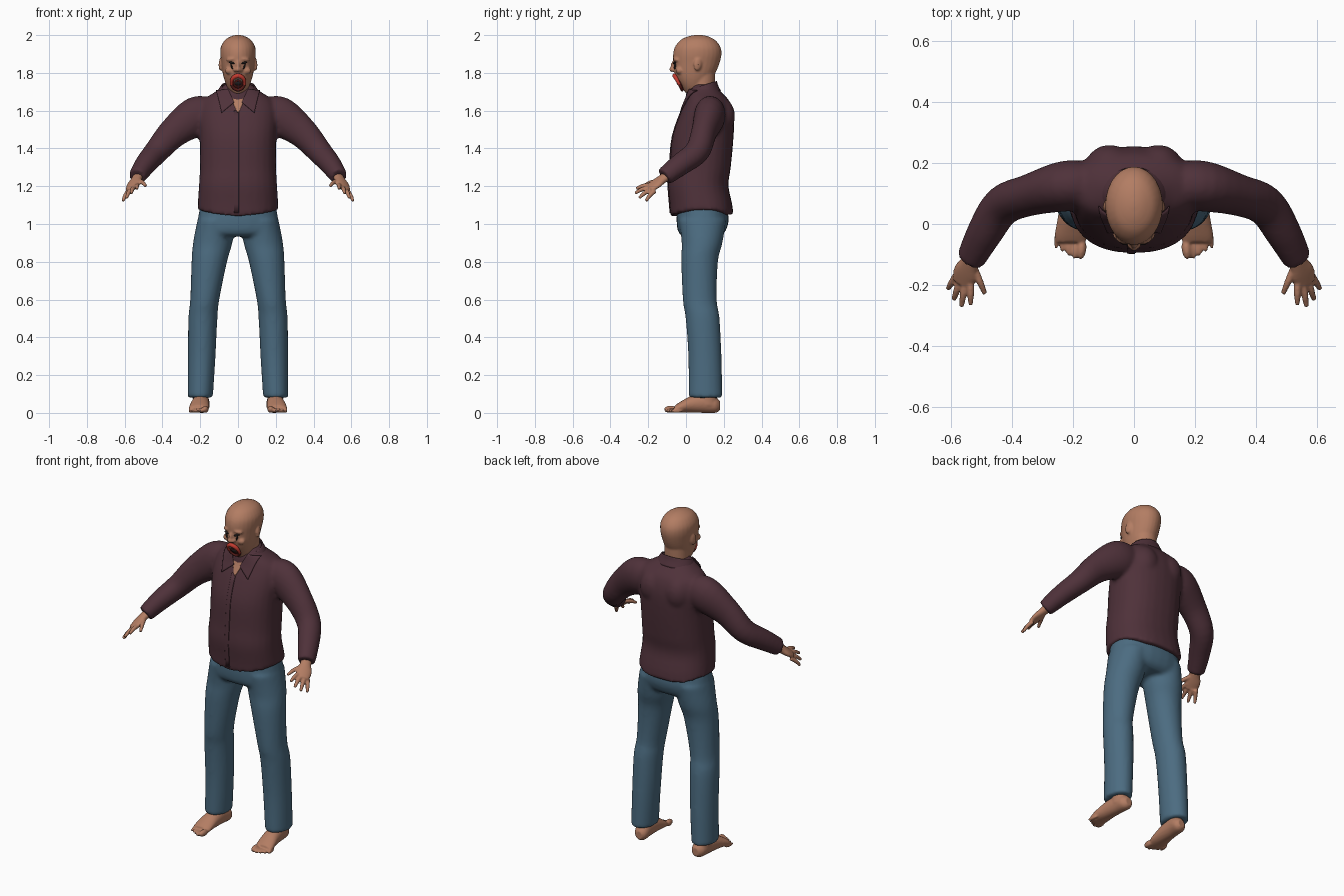
import bpy, bmesh, math
from mathutils import Vector, Matrix, Euler

if "Cube" in bpy.data.objects:
    bpy.data.objects.remove(bpy.data.objects["Cube"])


def material(name, *rgb):
    m = bpy.data.materials.new(name)
    m.use_nodes = True
    m.diffuse_color = (*rgb, 1)
    node = next(n for n in m.node_tree.nodes if n.type == 'BSDF_PRINCIPLED')
    node.inputs["Base Color"].default_value = (*rgb, 1)
    node.inputs["Roughness"].default_value = 0.8
    return m


skin = material("skin", .45, .205, .125)
maroon = material("maroon cloth", .078, .031, .042)
denim = material("blue denim", .072, .15, .22)
red = material("lip red", .55, .045, .03)
dark_red = material("mouth dark red", .1, .012, .01)
black = material("eye black", .015, .012, .012)
ivory = material("tooth ivory", .5, .42, .32)


def spline(rings, steps):
    """Catmull-Rom resampling of the section list."""
    pts = [Vector(r) for r in rings]
    pts = [2 * pts[0] - pts[1]] + pts + [2 * pts[-1] - pts[-2]]
    out = []
    for a, b, c, d in zip(pts, pts[1:], pts[2:], pts[3:]):
        for i in range(steps):
            t = i / steps
            out.append(b + (c - a) * t / 2 + (2 * a - 5 * b + 4 * c - d) * t * t / 2
                       + (3 * b - a - 3 * c + d) * t ** 3 / 2)
    return out + [pts[-2]]


def tube(bm, rings, axis=None, ref=(0, 1, 0), both=False, power=2, steps=4, sides=28, caps=True):
    """Loft of ellipses; each section is x, y, z, half width, half depth."""
    secs = spline(rings, steps)
    for side in ((1, -1) if both else (1,)):
        loops = []
        for i, s in enumerate(secs):
            a, b = secs[max(i - 1, 0)], secs[min(i + 1, len(secs) - 1)]
            t = Vector(axis) if axis else Vector((b - a)[:3]).normalized()
            u = Vector(ref).cross(t).normalized()
            v = t.cross(u)
            loop = []
            for k in range(sides):
                ang = math.tau * k / sides
                c, n = (math.copysign(abs(f) ** (2 / power), f) for f in (math.cos(ang), math.sin(ang)))
                p = Vector(s[:3]) + u * c * s[3] + v * n * s[4]
                loop.append(bm.verts.new((p.x * side, p.y, p.z)))
            loops.append(loop)
        for lo, hi in zip(loops, loops[1:]):
            for k in range(sides):
                j = (k + 1) % sides
                bm.faces.new((lo[k], lo[j], hi[j], hi[k]))
        if caps:
            bm.faces.new(loops[0])
            bm.faces.new(loops[-1])


def ball(bm, at, size, rot=(0, 0, 0), both=False):
    for side in ((1, -1) if both else (1,)):
        turn = Euler((rot[0], rot[1] * side, rot[2] * side)).to_matrix().to_4x4()
        place = Matrix.Translation((at[0] * side, at[1], at[2]))
        bmesh.ops.create_uvsphere(bm, u_segments=20, v_segments=12, radius=1,
                                  matrix=place @ turn @ Matrix.Diagonal((*size, 1)))


def finish(bm, name, mats, voxel=0, smooth=3):
    """Make the object; a voxel size fuses overlapping pieces into one skin."""
    bmesh.ops.recalc_face_normals(bm, faces=bm.faces)
    for f in bm.faces:
        f.smooth = True
    mesh = bpy.data.meshes.new(name)
    bm.to_mesh(mesh)
    bm.free()
    for m in mats:
        mesh.materials.append(m)
    ob = bpy.data.objects.new(name, mesh)
    bpy.context.scene.collection.objects.link(ob)
    if voxel:
        fuse = ob.modifiers.new("fuse", 'REMESH')
        fuse.mode, fuse.voxel_size, fuse.use_smooth_shade = 'VOXEL', voxel, True
        soft = ob.modifiers.new("soften", 'SMOOTH')
        soft.factor, soft.iterations = 0.5, smooth
    return ob


UP = (0, 0, 1)

# Shirt: torso and sleeves, with a hem that dips front and back
bm = bmesh.new()
tube(bm, [(0, .085, 1.08, .215, .168), (0, .065, 1.2, .207, .16), (0, .075, 1.3, .202, .162),
          (0, .088, 1.45, .203, .163), (0, .108, 1.57, .21, .145), (0, .115, 1.65, .19, .115),
          (0, .1, 1.7, .12, .085), (0, .09, 1.74, .07, .06)], axis=UP, power=2.3)
tube(bm, [(.13, .13, 1.59, .08, .07), (.22, .125, 1.57, .105, .083), (.34, .095, 1.485, .082, .068),
          (.43, .06, 1.385, .066, .066), (.49, -.03, 1.315, .057, .06),
          (.535, -.115, 1.25, .046, .05)], both=True)
ball(bm, (.08, .185, 1.57), (.08, .075, .1), both=True)
for v in bm.verts:
    if v.co.z < 1.12:
        v.co.z -= 1.4 * (v.co.y - .085) ** 2 * min(1, (1.12 - v.co.z) / .04)
shirt = finish(bm, "shirt", [maroon], .011, 5)

# Collar band, higher at the nape
bm = bmesh.new()
tube(bm, [(0, .09, 1.675, .122, .095), (0, .085, 1.71, .105, .085), (0, .085, 1.735, .088, .078)],
     axis=UP, caps=False)
for v in bm.verts:
    v.co.z += (v.co.y - .09) * .3
collar = finish(bm, "collar", [maroon])
collar.modifiers.new("thickness", 'SOLIDIFY').thickness = .006


def patch(name, corners, mat, offset, cells=12):
    """Thin sheet projected onto the front of the shirt from four x, z corners."""
    a, b, c, d = (Vector((x, -.4, z)) for x, z in corners)
    bm = bmesh.new()
    grid = [[bm.verts.new(a.lerp(b, i / cells).lerp(d.lerp(c, i / cells), j / cells))
             for i in range(cells + 1)] for j in range(cells + 1)]
    for j in range(cells):
        for i in range(cells):
            bm.faces.new((grid[j][i], grid[j][i + 1], grid[j + 1][i + 1], grid[j + 1][i]))
    ob = finish(bm, name, [mat])
    wrap = ob.modifiers.new("wrap", 'SHRINKWRAP')
    wrap.target, wrap.wrap_method, wrap.wrap_mode = shirt, 'PROJECT', 'ABOVE_SURFACE'
    wrap.use_project_y, wrap.offset = True, offset
    ob.modifiers.new("thickness", 'SOLIDIFY').thickness = .004


patch("button_placket", [(-.022, 1.06), (.004, 1.06), (.004, 1.6), (-.022, 1.6)], maroon, .004)
patch("open_neck", [(-.004, 1.59), (.004, 1.59), (.055, 1.7), (-.055, 1.7)], skin, .006)
for side, label in ((1, "left"), (-1, "right")):
    patch(label + "_collar_flap", [(side * x, z) for x, z in
          ((.02, 1.64), (.085, 1.585), (.11, 1.7), (.05, 1.71))], maroon, .011)

# Trousers: hips and legs
bm = bmesh.new()
tube(bm, [(0, .085, 1.1, .2, .13), (0, .088, 1.02, .213, .138), (0, .083, .96, .215, .125),
          (0, .08, .935, .18, .1)], axis=UP, power=2.3)
tube(bm, [(.115, .088, 1.02, .1, .125), (.134, .085, .9, .104, .108), (.152, .072, .8, .094, .097),
          (.176, .073, .6, .077, .09), (.186, .088, .5, .077, .09), (.192, .1, .3, .073, .088),
          (.2, .103, .08, .067, .09)], axis=UP, both=True)
finish(bm, "trousers", [denim], .011, 5)

# Bare feet with five toes
bm = bmesh.new()
tube(bm, [(.187, .18, .038, .022, .025), (.19, .155, .042, .04, .042), (.195, .1, .052, .044, .052),
          (.2, .03, .046, .048, .045), (.206, -.03, .03, .053, .029), (.208, -.06, .02, .05, .019)],
     axis=(0, -1, 0), ref=UP, both=True)
tube(bm, [(.197, .115, .04, .042, .05), (.2, .11, .15, .042, .048)], axis=UP, both=True)
for i in range(5):
    r = .019 if i == 0 else .0135 - i * .0006
    ball(bm, (.172 + i * .02, -.082 + .011 * max(i - 1, 0), r), (r * .85, .034, r), (0, 0, .1), True)
finish(bm, "feet", [skin], .006, 2)

# Hands: palm, four fingers and thumb
bm = bmesh.new()
palm = (.4, -.3, .7)
tube(bm, [(.52, -.08, 1.268, .03, .025), (.537, -.125, 1.238, .031, .022),
          (.552, -.16, 1.212, .042, .019), (.563, -.195, 1.188, .036, .014)], ref=palm, both=True)
fingers = [((.535, -.18, 1.207), (.535, -.264, 1.187)), ((.552, -.185, 1.196), (.565, -.27, 1.163)),
           ((.568, -.18, 1.184), (.59, -.248, 1.138)), ((.58, -.165, 1.175), (.609, -.212, 1.122)),
           ((.525, -.14, 1.23), (.488, -.228, 1.2))]
for base, tip in fingers:
    mid = Vector(base).lerp(Vector(tip), .55) + Vector((0, 0, .006))
    tube(bm, [(*base, .012, .012), (*mid, .0115, .0115), (*tip, .008, .008)],
         ref=palm, both=True, sides=12)
finish(bm, "hands", [skin], .005, 2)

# Head: skull, neck, nose, brows, cheeks and ears
bm = bmesh.new()
tube(bm, [(0, .027, 1.69, .028, .026), (0, .04, 1.72, .054, .06), (0, .042, 1.76, .071, .087),
          (0, .048, 1.8, .081, .108), (0, .055, 1.85, .088, .122), (0, .06, 1.9, .094, .128),
          (0, .062, 1.94, .09, .119), (0, .063, 1.975, .068, .09), (0, .064, 1.994, .036, .05),
          (0, .065, 2.001, .01, .012)], axis=UP)
tube(bm, [(0, .08, 1.6, .072, .07), (0, .085, 1.7, .068, .066), (0, .085, 1.8, .068, .07)], axis=UP)
ball(bm, (0, -.066, 1.838), (.011, .016, .034), (-.25, 0, 0))
ball(bm, (0, -.074, 1.818), (.015, .015, .013))
ball(bm, (.014, -.066, 1.815), (.011, .013, .01), both=True)
ball(bm, (.035, -.052, 1.872), (.028, .014, .011), (0, .15, .3), True)
ball(bm, (.045, -.035, 1.812), (.025, .02, .02), both=True)
ball(bm, (.093, .062, 1.845), (.008, .021, .035), (-.2, 0, .25), True)
finish(bm, "head", [skin], .006, 3)

# Ear hollows
bm = bmesh.new()
tube(bm, [(.097, .056, 1.836, .009, .012), (.1, .056, 1.842, .009, .012)], axis=(1, 0, 0), ref=UP, both=True)
finish(bm, "ear_hollows", [skin])

# Narrow sunken eyes with dark creases beneath
bm = bmesh.new()
ball(bm, (.033, -.06, 1.853), (.016, .008, .006), (0, -.25, .3), True)
ball(bm, (.034, -.058, 1.834), (.004, .007, .016), (0, .35, .3), True)
finish(bm, "eyes", [black])

# Gaping mouth, lips and teeth, tilted back along the jaw
tilt = Matrix.Translation((0, -.031, 1.752)) @ Matrix.Rotation(math.radians(28), 4, 'X')
bm = bmesh.new()
ball(bm, (0, 0, 0), (.034, .016, .042))
bm.transform(tilt)
finish(bm, "mouth_cavity", [dark_red])

bm = bmesh.new()
segments = 32
loops = []
for i in range(segments):
    a = math.tau * i / segments
    thick = .0085 + .004 * max(0, math.sin(a))
    mid = Vector((.035 * math.cos(a), -.01, .042 * math.sin(a)))
    out = Vector((math.cos(a), 0, math.sin(a)))
    loops.append([bm.verts.new(mid + out * thick * math.cos(b) + Vector((0, thick * math.sin(b), 0)))
                  for b in (math.tau * k / 10 for k in range(10))])
for i in range(segments):
    here, there = loops[i], loops[(i + 1) % segments]
    for k in range(10):
        j = (k + 1) % 10
        f = bm.faces.new((here[k], here[j], there[j], there[k]))
        f.material_index = 0 if f.calc_center_median().z > -.005 else 1
bm.transform(tilt)
finish(bm, "lips", [red, dark_red])

bm = bmesh.new()
for i in range(-2, 3):
    size = .011 if abs(i) == 2 else .007
    ball(bm, (i * .009, -.014, .027 - .002 * i * i), (.004, .004, size))
bm.transform(tilt)
finish(bm, "upper_teeth", [ivory])

bm = bmesh.new()
ball(bm, (0, -.006, -.002), (.022, .014, .016))
bm.transform(tilt)
finish(bm, "throat", [black])
